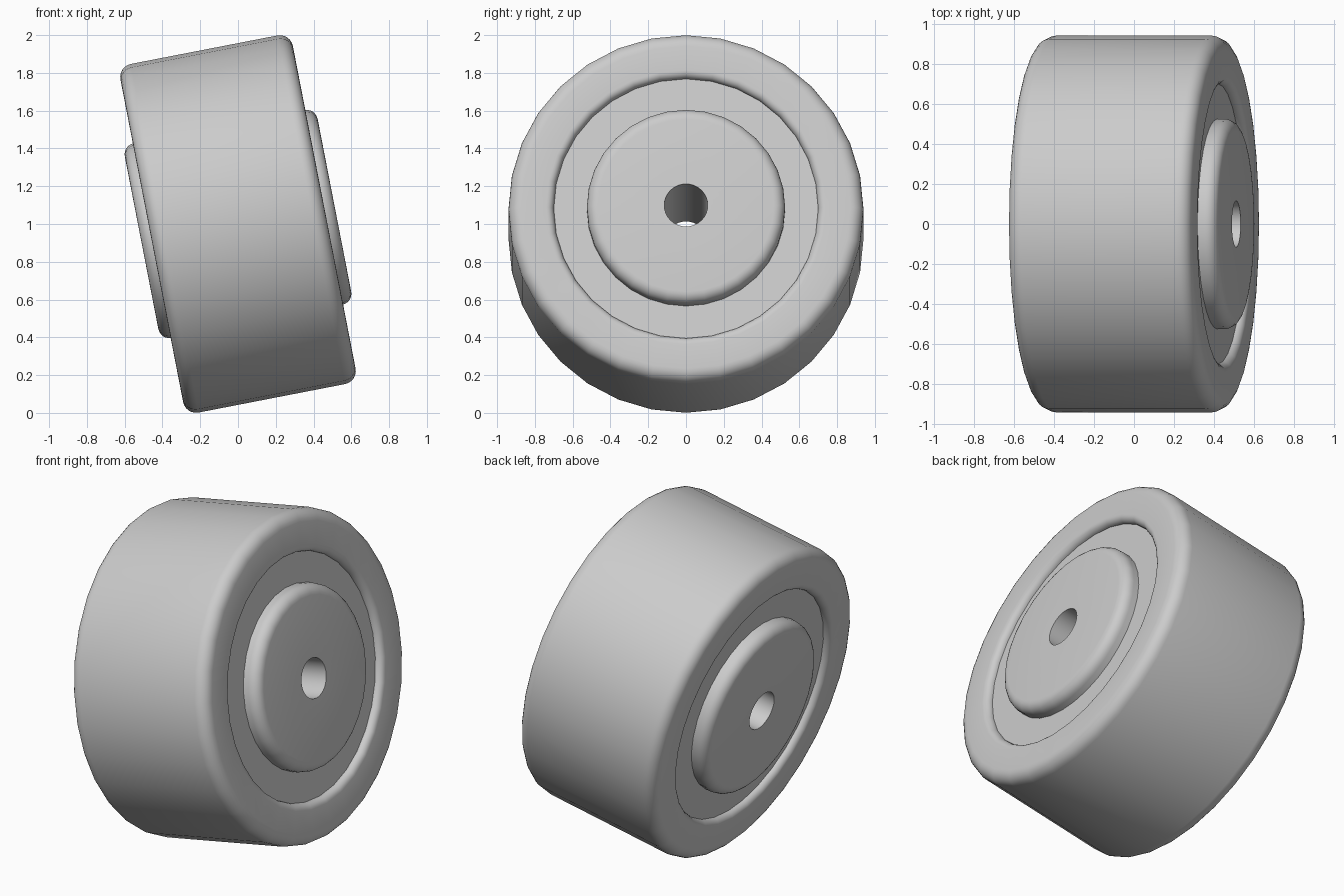
import bpy, bmesh
from math import sin, cos, radians, tau
from mathutils import Matrix

cube = bpy.data.objects.get("Cube")
if cube:
    bpy.data.objects.remove(cube, do_unlink=True)

SEGMENTS = 32
TILT = Matrix.Translation((0, 0, 1)) @ Matrix.Rotation(radians(-11), 4, 'Y')

grey = bpy.data.materials.new("plain_grey")
grey.use_nodes = True
colour = (0.6, 0.6, 0.6, 1)
grey.diffuse_color = colour
grey.node_tree.nodes["Principled BSDF"].inputs["Base Color"].default_value = colour


def arc(radius, along, r, start, end, steps=6):
    """Rounded corner as (radius, axial) points."""
    angles = [radians(start + (end - start) * i / steps) for i in range(steps + 1)]
    return [(radius + r * cos(a), along + r * sin(a)) for a in angles]


def lathe(name, half):
    """Mirror a half profile, spin it about x into a closed ring, then tilt it."""
    profile = half + [(r, -u) for r, u in reversed(half)]
    bm = bmesh.new()
    rings = []
    for i in range(SEGMENTS):
        a = tau * i / SEGMENTS
        rings.append([bm.verts.new((u, r * cos(a), r * sin(a))) for r, u in profile])
    n = len(profile)
    for i, ring in enumerate(rings):
        following = rings[(i + 1) % SEGMENTS]
        for j in range(n):
            k = (j + 1) % n
            bm.faces.new((ring[j], ring[k], following[k], following[j]))
    bmesh.ops.recalc_face_normals(bm, faces=bm.faces)
    mesh = bpy.data.meshes.new(name)
    bm.to_mesh(mesh)
    bm.free()
    mesh.transform(TILT)
    mesh.materials.append(grey)
    obj = bpy.data.objects.new(name, mesh)
    bpy.context.collection.objects.link(obj)
    bpy.ops.object.select_all(action='DESELECT')
    obj.select_set(True)
    bpy.context.view_layer.objects.active = obj
    bpy.ops.object.shade_smooth_by_angle(angle=radians(35))
    return obj


# Broad outer ring with rounded shoulders and a rounded inner lip
lathe("tyre", arc(0.74, 0.425, 0.04, 180, 90) + arc(0.87, 0.395, 0.07, 90, 0))

# Recessed flat disc between hub and outer ring
lathe("wheel_disc", [(0.5, 0.425), (0.70, 0.425)])

# Raised hub with rounded rim and a through hole
lathe("hub", [(0.115, 0.52)] + arc(0.465, 0.46, 0.06, 90, 0))
